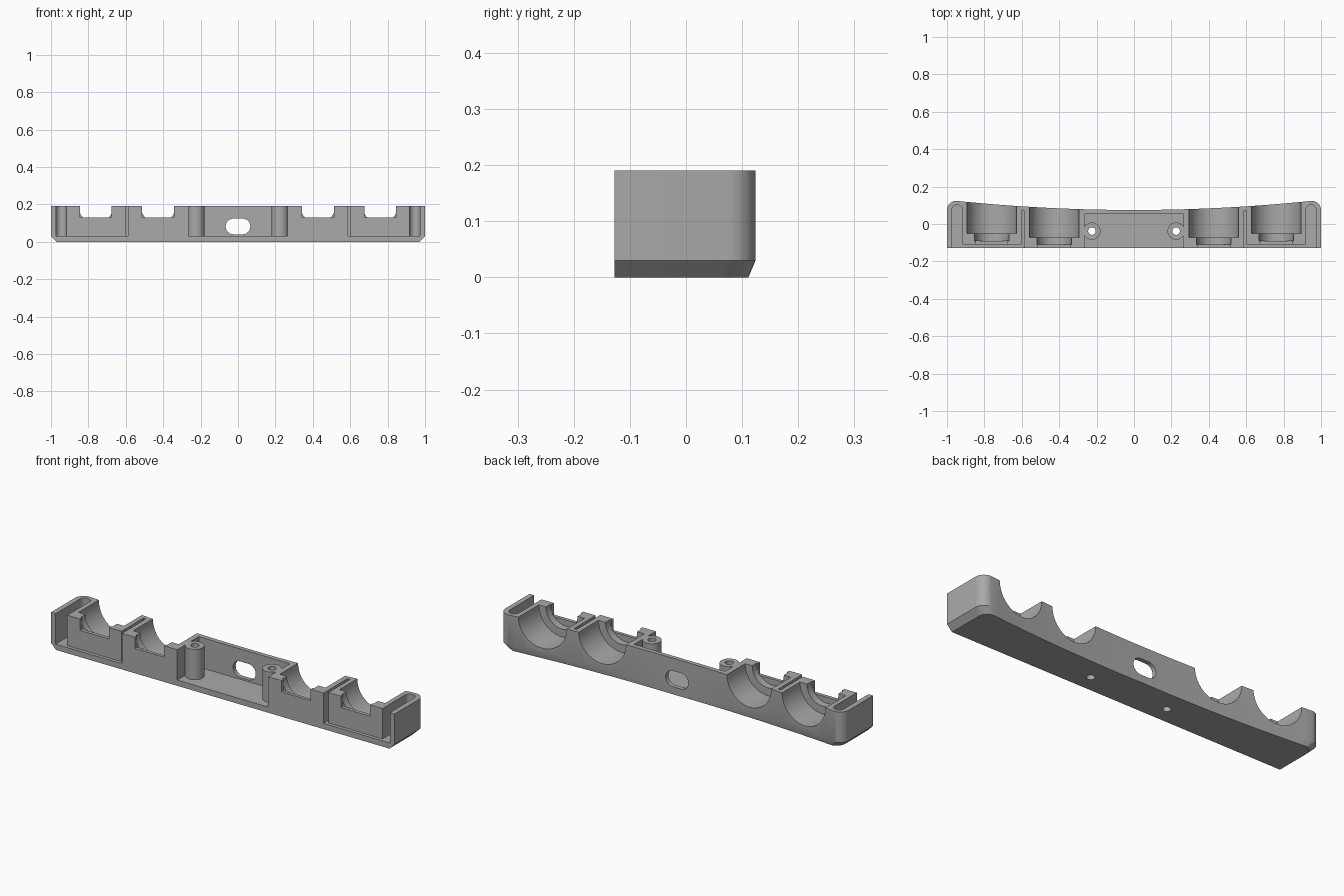
import bpy, bmesh, math
from mathutils import Matrix, Vector

default = bpy.data.objects.get("Cube")
if default:
    bpy.data.objects.remove(default, do_unlink=True)

HALF_DEPTH, HEIGHT, FLOOR = 0.127, 0.19, 0.03

grey = bpy.data.materials.new("plain grey")
grey.use_nodes = True
colour = (0.4, 0.4, 0.4, 1)
grey.diffuse_color = colour
grey.node_tree.nodes["Principled BSDF"].inputs["Base Color"].default_value = colour


def make_object(name, bm):
    bmesh.ops.recalc_face_normals(bm, faces=bm.faces)
    mesh = bpy.data.meshes.new(name)
    bm.to_mesh(mesh)
    bm.free()
    mesh.materials.append(grey)
    obj = bpy.data.objects.new(name, mesh)
    bpy.context.collection.objects.link(obj)
    return obj


def box(name, x0, x1, y0, y1, z0, z1):
    bm = bmesh.new()
    bmesh.ops.create_cube(bm, size=1)
    for v in bm.verts:
        v.co = Vector(((x0 + x1) / 2 + v.co.x * (x1 - x0),
                       (y0 + y1) / 2 + v.co.y * (y1 - y0),
                       (z0 + z1) / 2 + v.co.z * (z1 - z0)))
    return make_object(name, bm)


def cylinder(name, centre, radius, length, along_y=False, segments=64):
    bm = bmesh.new()
    matrix = Matrix.Translation(centre)
    if along_y:
        matrix = matrix @ Matrix.Rotation(math.pi / 2, 4, 'X')
    bmesh.ops.create_cone(bm, cap_ends=True, segments=segments, radius1=radius,
                          radius2=radius, depth=length, matrix=matrix)
    return make_object(name, bm)


def combine(target, tool, operation='DIFFERENCE'):
    tool.hide_render = True
    mod = target.modifiers.new("boolean", 'BOOLEAN')
    mod.operation = operation
    mod.solver = 'EXACT'
    mod.object = tool
    bpy.context.view_layer.objects.active = target
    bpy.ops.object.modifier_apply(modifier=mod.name)
    bpy.data.objects.remove(tool, do_unlink=True)


def back_y(x):
    return 0.075 + 0.054 * x * x


def outline(inset, back_inset):
    """Plan outline: straight front, rounded rear corners, hollow-curved back."""
    radius = 0.05
    pivot = 1 - radius
    right = [(1.0, -HALF_DEPTH)]
    for i in range(9):
        a = math.pi / 2 * i / 8
        right.append((pivot + radius * math.cos(a), 0.074 + radius * math.sin(a)))
    right += [(pivot * i / 20, back_y(pivot * i / 20)) for i in range(19, 0, -1)]
    points = right + [(0, back_y(0))] + [(-x, y) for x, y in reversed(right)]
    return [(x * (1 - inset), y - (back_inset * abs(x) if y > 0 else 0))
            for x, y in points]


# Tray body with chamfered lower edge
bm = bmesh.new()
rings = []
for z, inset, back_inset in ((0, 0.03, 0.0135), (FLOOR, 0, 0), (HEIGHT, 0, 0)):
    rings.append([bm.verts.new((x, y, z)) for x, y in outline(inset, back_inset)])
bm.faces.new(rings[0])
bm.faces.new(rings[-1])
for low, high in zip(rings, rings[1:]):
    for i in range(len(low)):
        j = (i + 1) % len(low)
        bm.faces.new((low[i], low[j], high[j], high[i]))
body = make_object("holder_body", bm)

# Centre bay
combine(body, box("bay_cutter", -0.265, 0.265, -0.3, 0.053, FLOOR, 0.3))

# Oblong opening in the back wall
combine(body, box("opening_cutter", -0.024, 0.024, 0, 0.2, 0.04, 0.124))
for side in (-1, 1):
    combine(body, cylinder("opening_end_cutter", (side * 0.024, 0.1, 0.082),
                           0.042, 0.2, True, 48))


def mirrored_box(side, name, x0, x1, *rest):
    return box(name, min(side * x0, side * x1), max(side * x0, side * x1), *rest)


for side in (-1, 1):
    # Recessed front of the outer block
    combine(body, mirrored_box(side, "recess_cutter", 0.587, 0.973,
                               -0.3, -0.109, FLOOR, 0.3))
    # End slot with rounded rear
    combine(body, mirrored_box(side, "end_slot_cutter", 0.918, 0.973,
                               -0.3, 0.075, FLOOR, 0.3))
    combine(body, cylinder("end_slot_round", (side * 0.9455, 0.075, 0.165),
                           0.0274, 0.27))
    # Thin gap between the two cradles
    combine(body, mirrored_box(side, "gap_cutter", 0.587, 0.602,
                               -0.3, 0.072, FLOOR, 0.3))
    # Cradles: wide bore, narrower lip, then square front notch
    for x, bore_end, lip_end in ((0.76, -0.052, -0.09), (0.427, -0.072, -0.11)):
        for radius, end in ((0.133, bore_end), (0.092, lip_end)):
            combine(body, cylinder("bore_cutter", (side * x, end + 0.2, HEIGHT),
                                   radius, 0.4, True))
        combine(body, mirrored_box(side, "notch_cutter", x - 0.085, x + 0.085,
                                   -0.3, lip_end + 0.001, 0.13, 0.3))
    # Screw post with through hole
    combine(body, cylinder("screw_post", (side * 0.225, -0.038, 0.105),
                           0.046, 0.17, segments=48), 'UNION')
    combine(body, cylinder("screw_hole", (side * 0.225, -0.038, 0.1),
                           0.02, 0.4, segments=32))

bpy.ops.object.select_all(action='DESELECT')
body.select_set(True)
bpy.context.view_layer.objects.active = body
bpy.ops.object.shade_smooth_by_angle(angle=math.radians(25))
